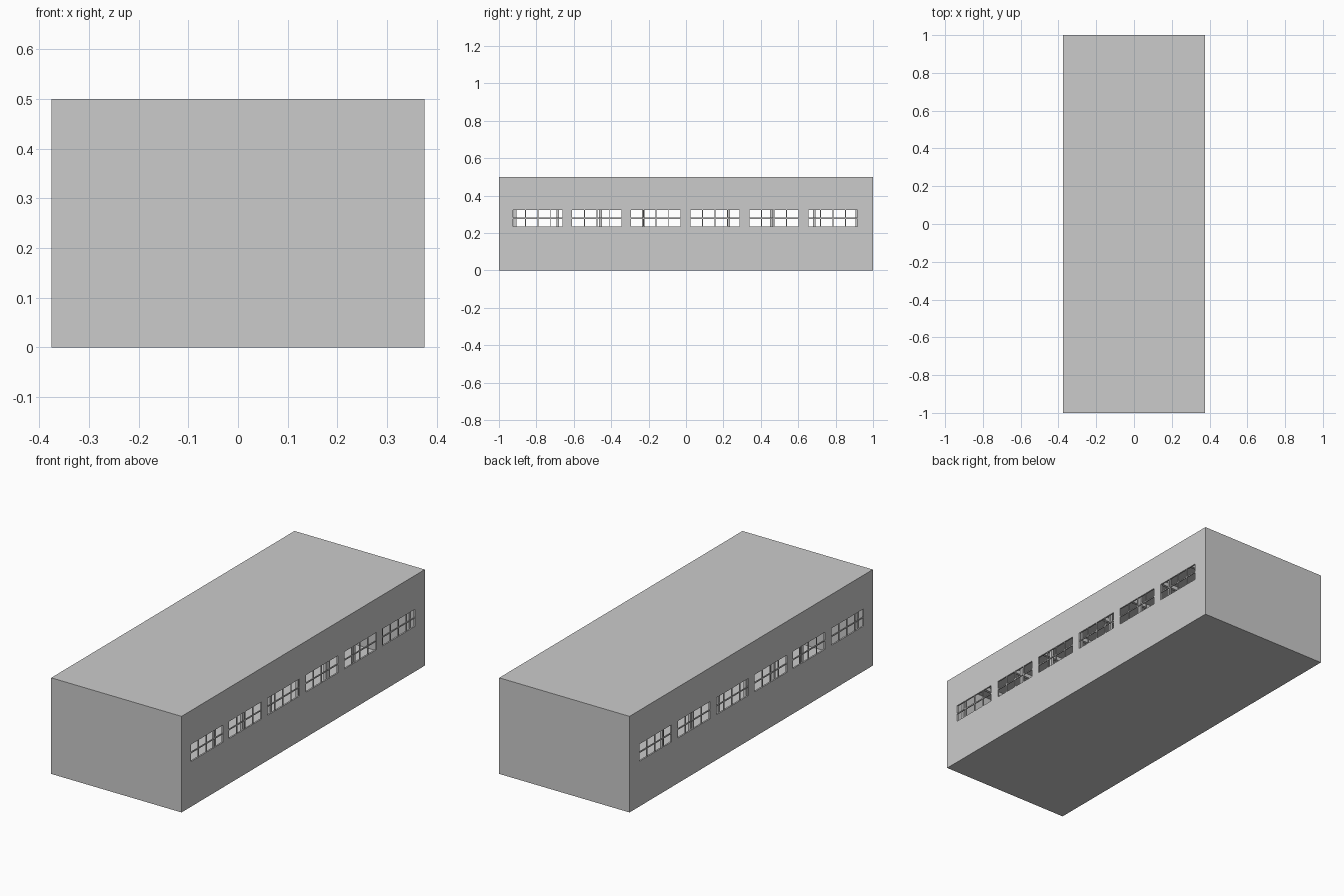
import bpy

if "Cube" in bpy.data.objects:
    bpy.data.objects.remove(bpy.data.objects["Cube"])

W, L, H, T = 0.75, 2.0, 0.5, 0.008      # hall size and wall thickness
WIN_W, Z0, Z1, PITCH = 0.264, 0.235, 0.324, 0.3155
centres = [(i - 2.5) * PITCH - 0.003 for i in range(6)]


def box(name, lo, hi):
    bpy.ops.mesh.primitive_cube_add(size=1, location=[(a + b) / 2 for a, b in zip(lo, hi)])
    ob = bpy.context.object
    ob.name = name
    ob.scale = [b - a for a, b in zip(lo, hi)]
    bpy.ops.object.transform_apply(location=False, rotation=False, scale=True)
    return ob


# roof, floor and end walls
X, Y = W / 2, L / 2
box("floor", (-X, -Y, 0), (X, Y, T))
box("roof", (-X, -Y, H - T), (X, Y, H))
box("front_wall", (-X, -Y, T), (X, -Y + T, H - T))
box("back_wall", (-X, Y - T, T), (X, Y, H - T))

for s, side in ((1, "right"), (-1, "left")):
    def slab(name, y0, y1, z0, z1, inset=0.0, depth=T):
        a, b = s * (X - inset), s * (X - inset - depth)
        return box(side + "_" + name, (min(a, b), y0, z0), (max(a, b), y1, z1))

    # side wall below, above and between the windows
    slab("wall_lower", -Y + T, Y - T, T, Z0)
    slab("wall_upper", -Y + T, Y - T, Z1, H - T)
    edges = [-Y + T]
    for c in centres:
        edges += [c - WIN_W / 2, c + WIN_W / 2]
    edges.append(Y - T)
    for y0, y1 in zip(edges[::2], edges[1::2]):
        slab("wall_pier", y0, y1, Z0, Z1)

    # window bars: four by two panes
    for c in centres:
        zm = (Z0 + Z1) / 2
        slab("window_rail", c - WIN_W / 2, c + WIN_W / 2, zm - 0.003, zm + 0.003, 0.001, 0.005)
        for k in (-1, 0, 1):
            y = c + k * WIN_W / 4
            slab("window_mullion", y - 0.0025, y + 0.0025, Z0, Z1, 0.001, 0.005)

    # slim posts just inside the wall
    for i in range(9):
        y = (i - 4) * 0.2286
        slab("inner_post", y - 0.007, y + 0.007, T, H - T, 0.025, 0.014)

# roof beams joining the posts
for i in range(9):
    y = (i - 4) * 0.2286
    box("roof_beam", (-X + 0.025, y - 0.007, H - T - 0.02), (X - 0.025, y + 0.007, H - T))
